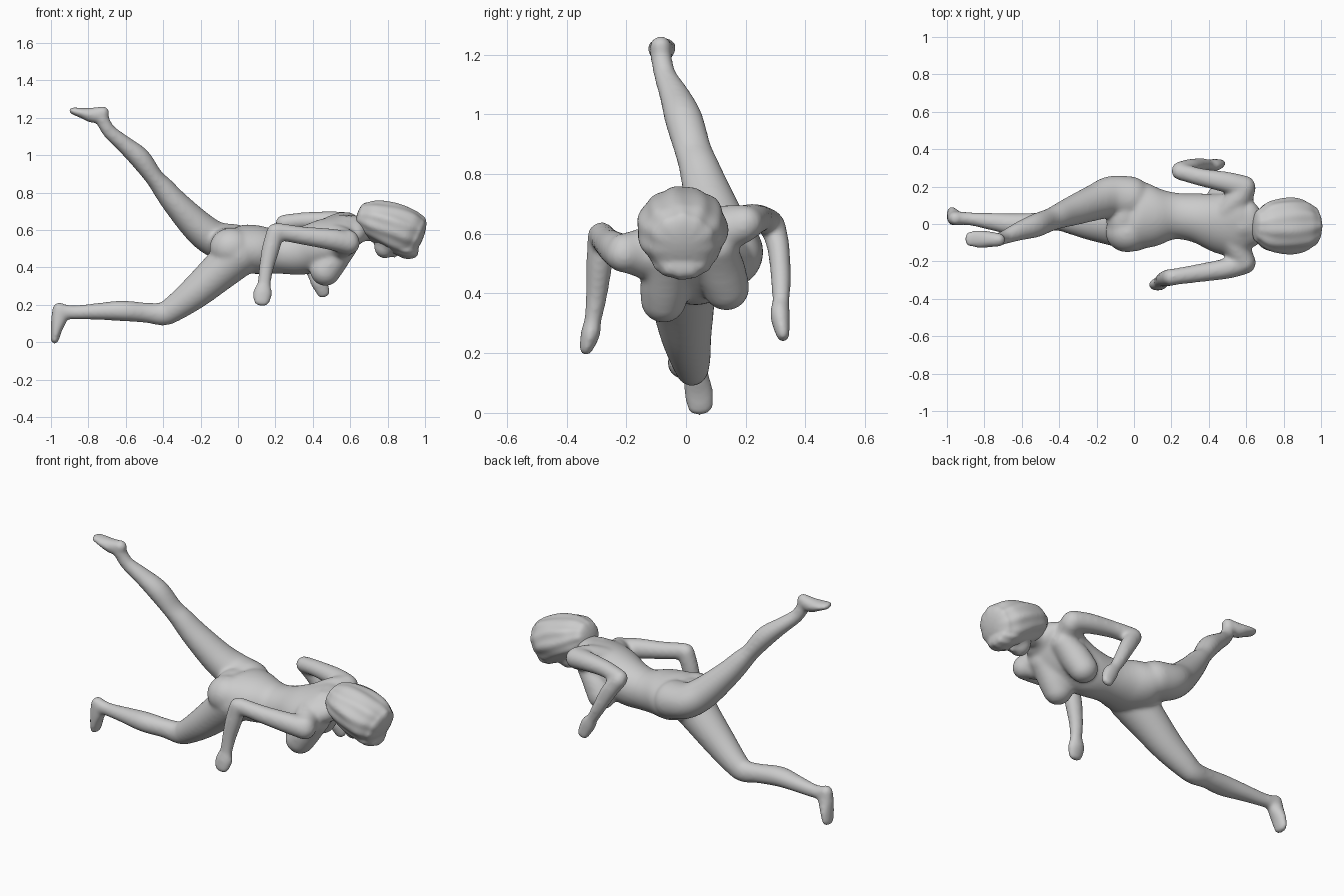
import bpy, bmesh, math
from mathutils import Vector, Matrix


def loft(bm, keys, ripple=0.0, cap=1.0, steps=6):
    """Round-ended tube. Keys: x, y, z, half width, half depth[, roll in degrees]."""
    n = 72 if ripple else 32
    keys = [list(k) + [0] * (6 - len(k)) for k in keys]
    ext = [keys[0]] + keys + [keys[-1]]
    path = []
    for i in range(len(keys) - 1):
        p0, p1, p2, p3 = ext[i:i + 4]
        for s in range(steps):
            t = s / steps
            path.append([0.5 * (2 * b + (c - a) * t + (2 * a - 5 * b + 4 * c - d) * t * t
                                + (3 * b - a - 3 * c + d) * t ** 3)
                         for a, b, c, d in zip(p0, p1, p2, p3)])
    path.append(keys[-1])
    pos = [Vector(p[:3]) for p in path]
    last = len(path) - 1
    tang = [(pos[min(i + 1, last)] - pos[max(i - 1, 0)]).normalized() for i in range(last + 1)]
    # stations: path index, offset past the end, scale
    caps = [math.radians(a) for a in (15, 30, 45, 60, 75, 87)]
    stations = [(0, -cap * math.sin(a), math.cos(a)) for a in reversed(caps)]
    stations += [(i, 0, 1) for i in range(last + 1)]
    stations += [(last, cap * math.sin(a), math.cos(a)) for a in caps]
    rings = []
    for i, off, sc in stations:
        k, t = path[i], tang[i]
        side = Vector((0, 1, 0))
        side = (side - t * side.dot(t)).normalized()
        up = t.cross(side)
        r = math.radians(k[5])
        side, up = side * math.cos(r) + up * math.sin(r), up * math.cos(r) - side * math.sin(r)
        c = pos[i] + t * off * min(k[3], k[4])
        ring = []
        for j in range(n):
            u = 2 * math.pi * j / n
            w = sc * (1 + ripple * (math.sin(11 * u + i * 0.12) + 0.7 * math.sin(6 * u - i * 0.3)))
            ring.append(bm.verts.new(c + side * k[3] * w * math.cos(u) + up * k[4] * w * math.sin(u)))
        rings.append(ring)
    for r0, r1 in zip(rings, rings[1:]):
        for j in range(n):
            bm.faces.new((r0[j], r0[(j + 1) % n], r1[(j + 1) % n], r1[j]))
    bm.faces.new(rings[0][::-1])
    bm.faces.new(rings[-1])


def ball(bm, c, r, pitch=0):
    m = (Matrix.Translation(c) @ Matrix.Rotation(math.radians(pitch), 4, 'Y')
         @ Matrix.Diagonal((*r, 1)))
    bmesh.ops.create_uvsphere(bm, u_segments=24, v_segments=16, radius=1, matrix=m)


def finish(bm, name, voxel, smooth):
    """Fuse the overlapping volumes into one soft skin."""
    bmesh.ops.recalc_face_normals(bm, faces=bm.faces)
    me = bpy.data.meshes.new(name)
    bm.to_mesh(me)
    bm.free()
    ob = bpy.data.objects.new(name, me)
    bpy.context.collection.objects.link(ob)
    m = ob.modifiers.new("fuse", 'REMESH')
    m.mode, m.voxel_size, m.use_smooth_shade = 'VOXEL', voxel, True
    s = ob.modifiers.new("soften", 'SMOOTH')
    s.factor, s.iterations = 0.5, smooth


body = bmesh.new()

# torso, rolled so the far shoulder is higher, and neck
loft(body, [(-.05, .06, .52, .16, .095), (.0, .05, .505, .185, .125), (.1, .04, .495, .165, .13, 6),
            (.22, .043, .482, .125, .115, 12), (.35, .03, .49, .135, .128, 15),
            (.48, 0, .535, .17, .125, 18), (.58, 0, .585, .18, .095, 18), (.62, 0, .6, .13, .075, 18)])
loft(body, [(.58, 0, .6, .095, .08), (.68, -.005, .605, .066, .065), (.8, -.01, .6, .065, .065)])

# shoulder girdle bridging into both arms
loft(body, [(.52, -.09, .535, .07, .1), (.56, -.15, .535, .07, .085), (.59, -.205, .537, .06, .066)])
loft(body, [(.52, .07, .585, .07, .1), (.56, .13, .615, .07, .085), (.59, .19, .632, .06, .066)])

# breasts sloping out of the chest, and buttocks
loft(body, [(.58, -.065, .51, .07, .06), (.51, -.07, .44, .082, .08), (.465, -.075, .38, .078, .082)])
loft(body, [(.58, .1, .55, .07, .06), (.51, .115, .485, .082, .08), (.465, .135, .42, .078, .08)])
ball(body, (-.035, -.045, .505), (.118, .107, .108))
ball(body, (-.05, .15, .53), (.11, .107, .097))

# face: skull, jaw and nose looking down
ball(body, (.83, -.01, .57), (.11, .1, .1))
ball(body, (.785, -.01, .51), (.058, .062, .062))
ball(body, (.835, -.01, .475), (.026, .018, .026))

# lower leg bent close to the ground, with foot
loft(body, [(0, -.02, .47, .127, .122), (-.11, -.01, .37, .107, .104), (-.23, 0, .265, .087, .088),
            (-.34, .015, .182, .068, .071), (-.4, .02, .152, .057, .063), (-.49, .012, .158, .052, .054),
            (-.62, -.003, .168, .06, .055), (-.75, .012, .165, .048, .045),
            (-.87, .027, .16, .036, .038), (-.94, .03, .165, .037, .039)])
loft(body, [(-.955, .03, .178, .037, .038), (-.956, .033, .13, .042, .044),
            (-.97, .042, .07, .05, .031), (-.98, .048, .014, .044, .023)])

# raised leg with flexed foot
loft(body, [(-.02, .14, .525, .115, .107), (-.12, .145, .55, .112, .097), (-.21, .115, .615, .097, .089),
            (-.33, .07, .74, .08, .071), (-.4, .043, .825, .068, .06), (-.45, .022, .885, .063, .05),
            (-.525, -.008, .985, .064, .057), (-.61, -.037, 1.06, .052, .046),
            (-.69, -.07, 1.13, .038, .038), (-.73, -.085, 1.2, .036, .037)])
loft(body, [(-.722, -.085, 1.228, .036, .035), (-.775, -.082, 1.214, .044, .042),
            (-.835, -.08, 1.226, .048, .028), (-.885, -.08, 1.238, .04, .02)])

# near arm: upper arm, forearm, hand
loft(body, [(.59, -.205, .53, .064, .062), (.5, -.237, .55, .056, .058), (.35, -.262, .57, .049, .049),
            (.21, -.283, .594, .044, .046)])
loft(body, [(.2, -.285, .592, .046, .047), (.175, -.29, .5, .044, .048), (.15, -.3, .39, .036, .039),
            (.14, -.312, .31, .029, .035)])
loft(body, [(.14, -.312, .31, .028, .036), (.132, -.32, .265, .033, .052), (.125, -.335, .215, .023, .044)])

# far arm: upper arm, forearm, hand
loft(body, [(.59, .195, .635, .064, .06), (.5, .222, .647, .057, .054), (.36, .25, .65, .048, .046),
            (.245, .28, .638, .045, .045)])
loft(body, [(.245, .29, .628, .044, .045), (.3, .31, .55, .038, .046), (.36, .318, .44, .034, .038),
            (.4, .318, .37, .029, .032)])
loft(body, [(.4, .318, .37, .029, .032), (.43, .315, .325, .034, .045), (.46, .325, .26, .023, .036)])

finish(body, "dancer_body", 0.009, 20)

# swept-back wavy hair with a full lower edge
hair = bmesh.new()
loft(hair, [(.665, -.01, .675, .09, .075), (.72, -.012, .658, .132, .105), (.82, -.012, .622, .15, .125),
            (.9, -.012, .585, .14, .128), (.945, -.012, .565, .112, .115)], ripple=0.022, cap=0.4)
loft(hair, [(.85, -.012, .525, .1, .05), (.9, -.012, .51, .1, .062), (.93, -.012, .515, .085, .065)],
     ripple=0.025, cap=0.5)
finish(hair, "hair", 0.008, 4)
